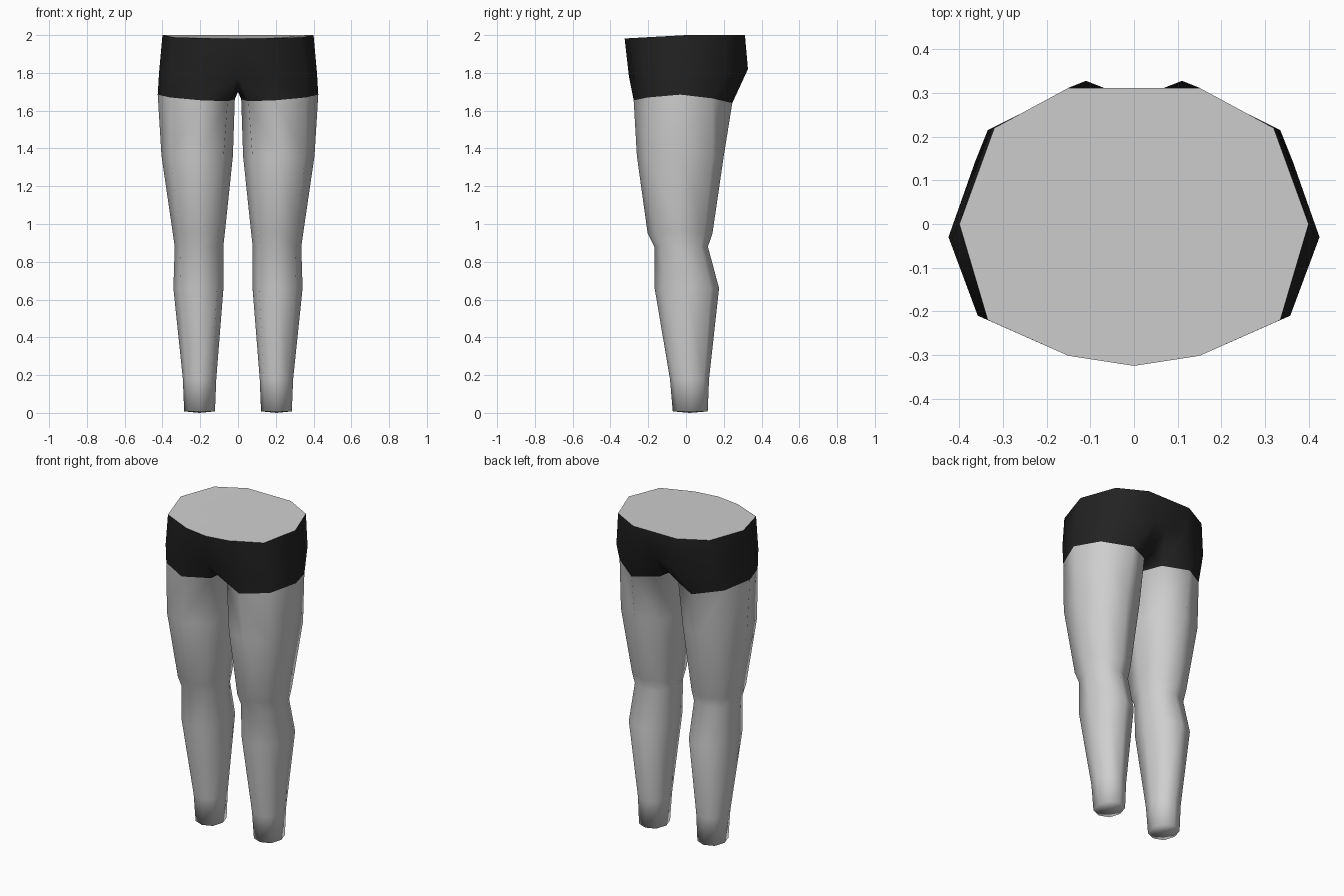
import bpy, bmesh

if "Cube" in bpy.data.objects:
    bpy.data.objects.remove(bpy.data.objects["Cube"])


def material(name, rgb):
    m = bpy.data.materials.new(name)
    m.diffuse_color = (*rgb, 1)
    m.use_nodes = True
    m.node_tree.nodes["Principled BSDF"].inputs["Base Color"].default_value = m.diffuse_color
    return m


SKIN, CLOTH = 0, 1
bm = bmesh.new()


def points(coords):
    return [bm.verts.new(c) for c in coords]


def face(verts, mat):
    f = bm.faces.new(verts)
    f.material_index = mat
    f.smooth = True
    return f


def leg_ring(z, x_in, x_out, y_front, y_back):
    """Eight-sided section, front point first, going round the outside."""
    cx, cy = (x_in + x_out) / 2, (y_front + y_back) / 2
    rx, ry, d = (x_out - x_in) / 2, (y_back - y_front) / 2, 0.74
    unit = [(0, -1), (d, -d), (1, 0), (d, d), (0, 1), (-d, d), (-1, 0), (-d, -d)]
    return points([(cx + rx * u, cy + ry * v, z) for u, v in unit])


# Waist and hips: half sections from front centre round the side to back centre
waist_xy = [(0, -.325), (.15, -.302), (.335, -.22), (.40, 0), (.32, .22), (.15, .312), (0, .312)]
waist = points([(x, y, min(2, 2 + .055 * y)) for x, y in waist_xy])
hips = points([(0, -.302, 1.78), (.17, -.28, 1.79), (.358, -.21, 1.79), (.418, -.03, 1.80),
               (.335, .215, 1.80), (.11, .328, 1.82), (0, .285, 1.81)])
# Crotch along the centre line, and the hem of the shorts round the thigh
crotch = points([(0, -.15, 1.71), (0, 0, 1.70), (0, .17, 1.705)])
hem = points([(.2, -.277, 1.655), (.36, -.2, 1.67), (.425, -.03, 1.685), (.365, .14, 1.665),
              (.21, .245, 1.64), (.065, .17, 1.65), (.017, 0, 1.66), (.055, -.19, 1.65)])

# Shorts
for i in range(6):
    face([waist[i], hips[i], hips[i + 1], waist[i + 1]], CLOTH)
for i in range(4):
    face([hips[i + 1], hem[i], hem[i + 1], hips[i + 2]], CLOTH)
face([hips[0], hem[7], hem[0], hips[1]], CLOTH)
face([hips[5], hem[4], hem[5], hips[6]], CLOTH)
face([hips[0], crotch[0], hem[7]], CLOTH)
face([hips[6], hem[5], crotch[2]], CLOTH)
face([crotch[0], crotch[1], hem[6], hem[7]], CLOTH)
face([crotch[1], crotch[2], hem[5], hem[6]], CLOTH)

# Leg: thigh, knee, calf, ankle
sections = [(1.36, .027, .405, -.26, .20), (.95, .070, .345, -.203, .14),
            (.88, .078, .335, -.168, .116), (.66, .077, .342, -.166, .175),
            (.18, .115, .292, -.085, .122), (.008, .122, .285, -.07, .115)]
ring = hem
for s in sections:
    nxt = leg_ring(*s)
    for i in range(8):
        j = (i + 1) % 8
        face([ring[i], nxt[i], nxt[j], ring[j]], SKIN)
    ring = nxt

# Ankle underside
sole = bm.verts.new((.203, .02, 0))
for i in range(8):
    face([ring[i], sole, ring[(i + 1) % 8]], SKIN)

# Flat waist cap with a crisp rim
cap = face(waist, SKIN)
for e in cap.edges:
    if e.verts[0].co.x + e.verts[1].co.x > .001:
        e.smooth = False

bmesh.ops.recalc_face_normals(bm, faces=bm.faces)
if cap.normal.z < 0:
    bmesh.ops.reverse_faces(bm, faces=bm.faces)

mesh = bpy.data.meshes.new("legs_and_shorts")
bm.to_mesh(mesh)
bm.free()
mesh.materials.append(material("light grey skin", (.62, .62, .62)))
mesh.materials.append(material("black cloth", (.016, .016, .016)))
body = bpy.data.objects.new("legs_and_shorts", mesh)
bpy.context.collection.objects.link(body)

# Other half
mirror = body.modifiers.new("mirror", 'MIRROR')
mirror.use_clip = True
mirror.merge_threshold = .0005
